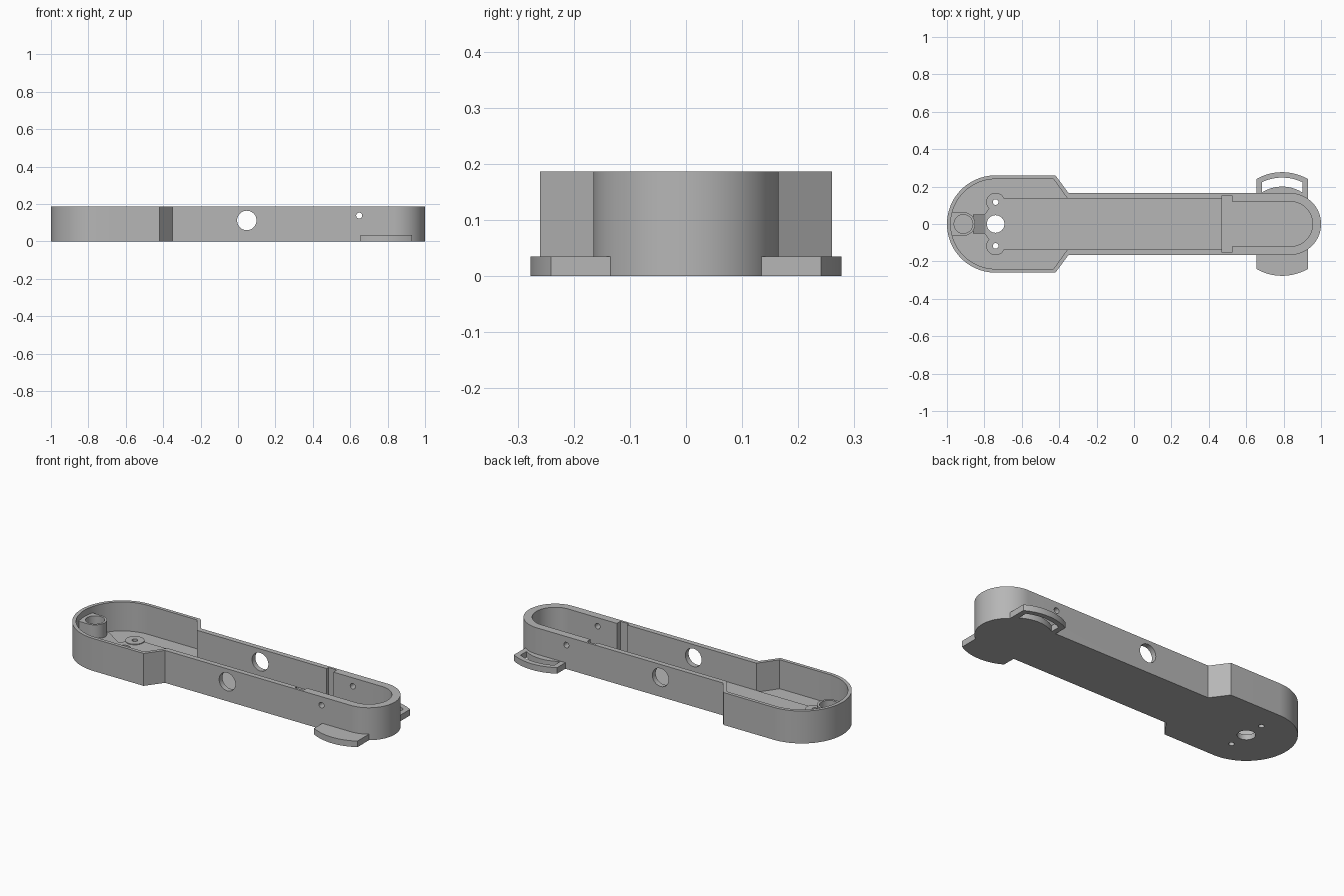
import bpy, bmesh
from math import pi, sin, cos, asin
from mathutils import Matrix, Vector

if "Cube" in bpy.data.objects:
    bpy.data.objects.remove(bpy.data.objects["Cube"])

grey = bpy.data.materials.new("plain grey")
grey.use_nodes = True
grey.diffuse_color = (0.47, 0.47, 0.47, 1)
grey.node_tree.nodes["Principled BSDF"].inputs["Base Color"].default_value = (0.47, 0.47, 0.47, 1)


def arc(cx, cy, r, a0, a1, n=32):
    return [(cx + r * cos(a0 + (a1 - a0) * i / n), cy + r * sin(a0 + (a1 - a0) * i / n))
            for i in range(n + 1)]


def both_sides(half):
    """Close an upper half outline with its reflection in y."""
    return half + [(x, -y) for x, y in reversed(half) if abs(y) > 1e-5]


def prism(name, points, z0, z1, matrix=None):
    bm = bmesh.new()
    face = bm.faces.new([bm.verts.new((x, y, z0)) for x, y in points])
    top = bmesh.ops.extrude_face_region(bm, geom=[face])["geom"]
    bmesh.ops.translate(bm, vec=(0, 0, z1 - z0),
                        verts=[v for v in top if isinstance(v, bmesh.types.BMVert)])
    if matrix:
        bm.transform(matrix)
    bmesh.ops.recalc_face_normals(bm, faces=bm.faces)
    mesh = bpy.data.meshes.new(name)
    bm.to_mesh(mesh)
    bm.free()
    mesh.materials.append(grey)
    obj = bpy.data.objects.new(name, mesh)
    bpy.context.collection.objects.link(obj)
    return obj


def disc(name, x, y, r, z0, z1, matrix=None):
    return prism(name, arc(x, y, r, 0, 2 * pi, 48)[:-1], z0, z1, matrix)


def activate(obj):
    bpy.ops.object.select_all(action="DESELECT")
    obj.select_set(True)
    bpy.context.view_layer.objects.active = obj


def cut(obj, *cutters):
    for cutter in cutters:
        mod = obj.modifiers.new("cut", "BOOLEAN")
        mod.operation, mod.solver, mod.object = "DIFFERENCE", "EXACT", cutter
        activate(obj)
        bpy.ops.object.modifier_apply(modifier=mod.name)
        bpy.data.objects.remove(cutter)


HEIGHT, FLOOR, PLATE = 0.187, 0.02, 0.03
BIG_X, SMALL_X, SCREW_Y = -0.74, 0.835, 0.117

# Tray with a wide round end, a narrow round end and card grooves
outer = both_sides(arc(BIG_X, 0, 0.26, pi, pi / 2) + [(-0.42, 0.26), (-0.35, 0.165)]
                   + arc(SMALL_X, 0, 0.165, pi / 2, 0))
inner = both_sides(arc(BIG_X, 0, 0.24, pi, pi / 2)
                   + [(-0.43, 0.24), (-0.355, 0.135), (0.47, 0.135), (0.47, 0.152),
                      (0.525, 0.152), (0.525, 0.12)]
                   + arc(SMALL_X, 0, 0.12, pi / 2, 0))
tray = prism("tray", outer, 0, HEIGHT)
cut(tray, prism("cavity", inner, FLOOR, 0.3))

# Holes through both side walls
sideways = Matrix.Rotation(pi / 2, 4, "X")
cut(tray, disc("wire_hole", 0.047, 0.112, 0.052, -0.4, 0.4, sideways),
    disc("pin_hole", 0.648, 0.138, 0.016, -0.4, 0.4, sideways))

# Raised floor strip and screw bosses
strip = prism("floor_strip", both_sides([(-0.80, 0.05), (-0.77, 0.09), (-0.70, 0.135),
                                         (0.47, 0.135)]), 0.01, PLATE)
bosses = [disc("screw_boss", BIG_X, s * SCREW_Y, 0.05, 0.01, PLATE + 0.004) for s in (1, -1)]

# Shaft hole and screw holes through the floor
for part in (tray, strip):
    cut(part, disc("shaft_hole", BIG_X, 0, 0.047, -0.1, 0.1))
for s in (1, -1):
    for part in [tray, strip] + bosses:
        cut(part, disc("screw_hole", BIG_X, s * SCREW_Y, 0.015, -0.1, 0.1))

# Hollow post joined to the wide end wall
post_x = -0.912
post = prism("post", both_sides([(-0.985, 0.063)] + arc(post_x, 0, 0.063, pi / 2, 0)),
             0.01, 0.15)
cut(post, disc("post_hole", post_x, 0, 0.05, FLOOR, 0.3))

# Ramp between post and shaft hole
prism("ramp", [(-0.86, 0.01), (-0.795, 0.01), (-0.795, 0.03), (-0.86, 0.075)],
      -0.05, 0.05, sideways)

# Slotted strap loops on each side of the narrow end
loop_x, half, slot_half = 0.792, 0.138, 0.108


def bow(r, w):
    a = asin(w / r)
    return arc(loop_x, 0, r, pi / 2 - a, pi / 2 + a)


for s, side in ((1, "back"), (-1, "front")):
    flip = Matrix.Diagonal(Vector((1, s, 1, 1)))
    loop = prism(side + "_strap_loop", [(loop_x - half, 0.13), (loop_x + half, 0.13)]
                 + bow(0.277, half), 0, 0.035, flip)
    cut(loop, prism("slot", bow(0.248, slot_half) + bow(0.2, slot_half)[::-1],
                    -0.1, 0.1, flip))

# Smooth curved walls, sharp edges kept
for obj in list(bpy.context.collection.objects):
    if obj.type == "MESH" and grey.name in obj.data.materials:
        activate(obj)
        bpy.ops.object.shade_smooth_by_angle(angle=0.5)
